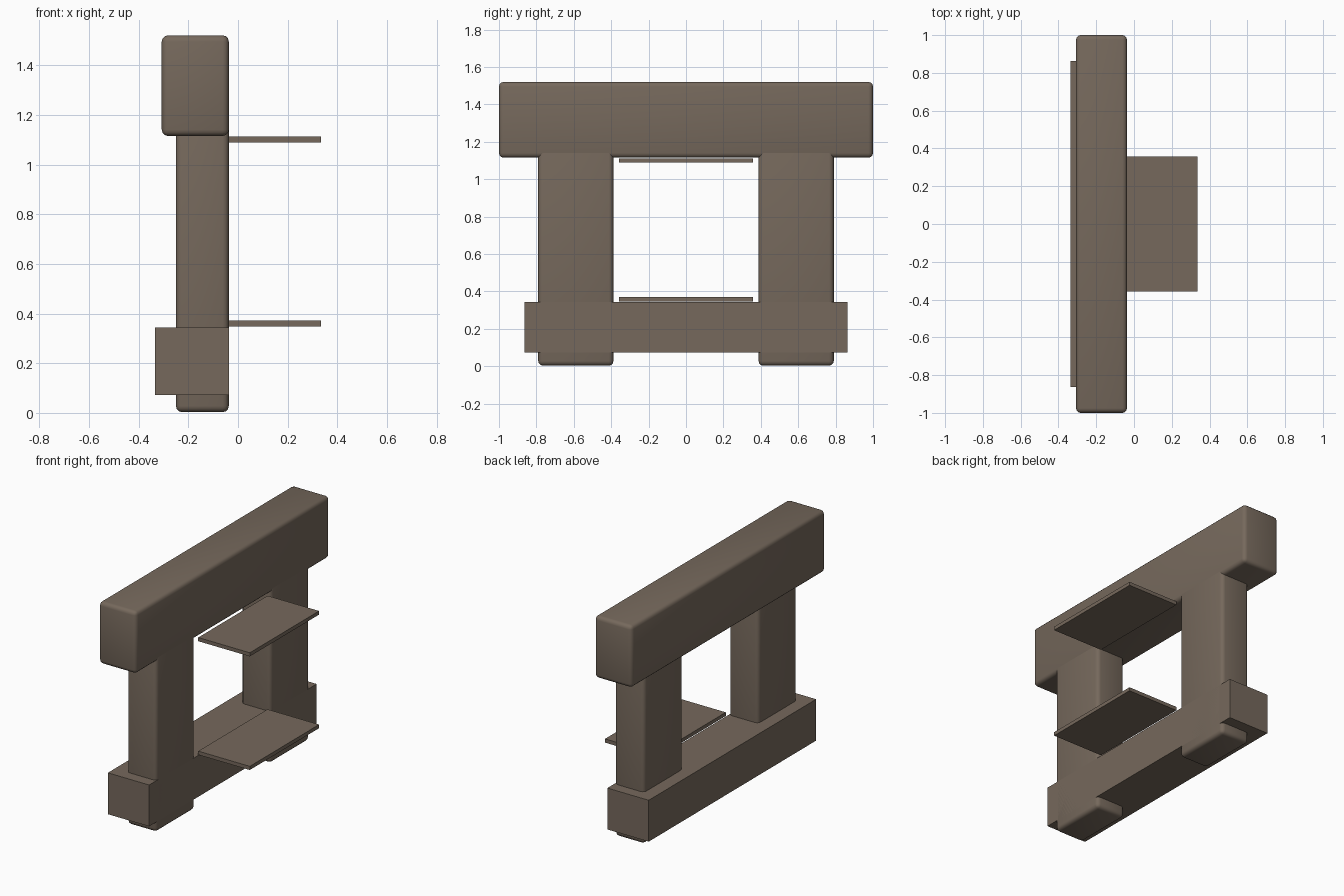
import bpy

cube = bpy.data.objects.get("Cube")
if cube:
    bpy.data.objects.remove(cube, do_unlink=True)

# Single weathered brown colour
brown = bpy.data.materials.new("weathered brown")
brown.use_nodes = True
colour = (0.18, 0.14, 0.107, 1)
brown.diffuse_color = colour
brown.node_tree.nodes["Principled BSDF"].inputs["Base Color"].default_value = colour


def block(name, x, y, z, bevel=0):
    """Box between the given (low, high) limits, with optional rounded edges."""
    spans = (x, y, z)
    bpy.ops.mesh.primitive_cube_add(size=1, location=[(a + b) / 2 for a, b in spans])
    ob = bpy.context.object
    ob.name = name
    ob.scale = [b - a for a, b in spans]
    bpy.ops.object.transform_apply(location=False, rotation=False, scale=True)
    ob.data.materials.append(brown)
    if bevel:
        mod = ob.modifiers.new("rounded edges", "BEVEL")
        mod.width = bevel
        mod.segments = 3
        bpy.ops.object.modifier_apply(modifier=mod.name)
        bpy.ops.object.shade_smooth_by_angle()
    return ob


FACE = -0.037  # shared flush plane of the frame

# Heavy top beam and square-edged sill
block("top_beam", (-0.307, FACE), (-1, 1), (1.115, 1.52), 0.025)
block("sill", (-0.335, FACE), (-0.863, 0.863), (0.073, 0.343))

# Posts run through the sill up into the beam
for side, name in ((-1, "front_post"), (1, "back_post")):
    y = sorted((side * 0.388, side * 0.79))
    block(name, (-0.25, FACE), y, (0.003, 1.3), 0.025)

# Thin shelves projecting from the opening
for name, z in (("lower_shelf", 0.347), ("upper_shelf", 1.088)):
    block(name, (FACE, 0.335), (-0.357, 0.357), (z, z + 0.024))
